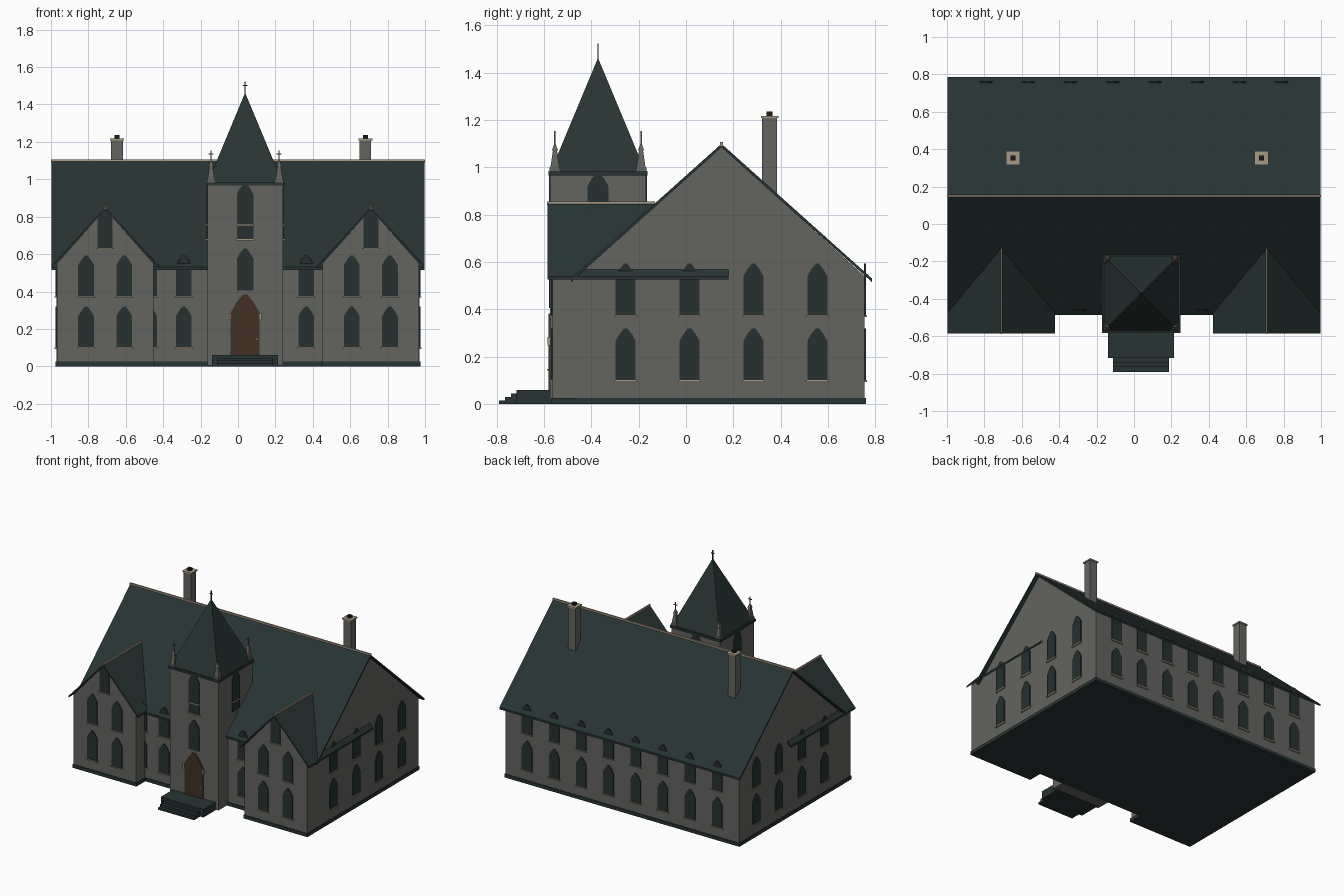
import bpy, bmesh, math
from mathutils import Matrix, Vector

if "Cube" in bpy.data.objects:
    bpy.data.objects.remove(bpy.data.objects["Cube"])


def material(name, rgb):
    m = bpy.data.materials.new(name)
    m.use_nodes = True
    m.diffuse_color = (*rgb, 1)
    m.node_tree.nodes["Principled BSDF"].inputs["Base Color"].default_value = (*rgb, 1)
    return m


STONE = material("grey stone", (0.125, 0.125, 0.115))
SLATE = material("dark slate", (0.02, 0.034, 0.033))
GLASS = material("dark glass", (0.019, 0.03, 0.029))
TRIM = material("pale trim", (0.38, 0.32, 0.24))
WOOD = material("brown wood", (0.055, 0.03, 0.018))
SOOT = material("soot black", (0.012, 0.011, 0.01))


class Part:
    """Collects solids into one named object."""

    def __init__(self, name, mat):
        self.name, self.mat, self.bm = name, mat, bmesh.new()

    def prism(self, profile, start, end, axis="y", mat=Matrix()):
        # Extrude a profile (horizontal, z) along the x or y axis
        def place(p, d):
            return mat @ Vector((p[0], d, p[1]) if axis == "y" else (d, p[0], p[1]))
        a = [self.bm.verts.new(place(p, start)) for p in profile]
        b = [self.bm.verts.new(place(p, end)) for p in profile]
        self.bm.faces.new(a)
        self.bm.faces.new(b[::-1])
        for i in range(len(a)):
            j = (i + 1) % len(a)
            self.bm.faces.new((a[i], b[i], b[j], a[j]))
        return self

    def box(self, x, y, z, mat=Matrix()):
        return self.prism([(x[0], z[0]), (x[1], z[0]), (x[1], z[1]), (x[0], z[1])],
                          y[0], y[1], mat=mat)

    def block(self, x, y, half, z0, z1):
        return self.box((x - half, x + half), (y - half, y + half), (z0, z1))

    def pyramid(self, x, y, half, z0, z1, top=0.0):
        bmesh.ops.create_cone(
            self.bm, cap_ends=True, segments=4, radius1=half * math.sqrt(2),
            radius2=top * math.sqrt(2), depth=z1 - z0,
            matrix=Matrix.Translation((x, y, (z0 + z1) / 2)) @ Matrix.Rotation(math.pi / 4, 4, "Z"))
        return self

    def finish(self):
        bmesh.ops.recalc_face_normals(self.bm, faces=self.bm.faces)
        me = bpy.data.meshes.new(self.name)
        self.bm.to_mesh(me)
        self.bm.free()
        me.materials.append(self.mat)
        bpy.context.collection.objects.link(bpy.data.objects.new(self.name, me))


def facing(side, x, y, z):
    turn = {"front": 0, "left": 1, "back": 2, "right": 3}[side] * math.pi / 2
    return Matrix.Translation((x, y, z)) @ Matrix.Rotation(turn, 4, "Z")


def arch(w, h):
    # Pointed opening outline standing on the origin
    s = h - 0.62 * w
    return [(-w / 2, 0), (w / 2, 0), (w / 2, s), (w * 0.3, h - w * 0.27), (w * 0.08, h),
            (-w * 0.08, h), (-w * 0.3, h - w * 0.27), (-w / 2, s)]


def chevron(mid, peak, half, eave, t):
    return [(mid - half, eave), (mid, peak), (mid + half, eave),
            (mid + half, eave - t), (mid, peak - t), (mid - half, eave - t)]


# Main hall
Part("main_walls", STONE).prism(
    [(-0.46, 0.01), (0.755, 0.01), (0.755, 0.54), (0.15, 1.09), (-0.46, 0.54)],
    -0.97, 0.97, "x").finish()
Part("main_roof", SLATE).prism(chevron(0.15, 1.1, 0.637, 0.53, 0.015), -0.998, 0.998, "x").finish()
Part("main_ridge", TRIM).box((-1, 1), (0.144, 0.156), (1.09, 1.107)).finish()

# Front wings, their roofs and ridges
for side, s in (("left", 1), ("right", -1)):
    mid = 0.71 * s
    Part(side + "_wing_walls", STONE).prism(
        [(mid - 0.259, 0.01), (mid + 0.259, 0.01), (mid + 0.259, 0.55), (mid, 0.84),
         (mid - 0.259, 0.55)], -0.565, -0.2).finish()
    Part(side + "_wing_roof", SLATE).prism(
        chevron(mid, 0.85, 0.287, 0.54, 0.013), -0.585, 0.18).finish()
    Part(side + "_wing_ridge", TRIM).box(
        (mid - 0.005, mid + 0.005), (-0.587, -0.13), (0.842, 0.857)).finish()

# Plinth around the whole building
plinth = Part("plinth", SLATE).box((-0.976, 0.976), (-0.466, 0.761), (0, 0.025))
for s in (-1, 1):
    plinth.box((0.71 * s - 0.266, 0.71 * s + 0.266), (-0.571, -0.4), (0, 0.025))
plinth.finish()

# Tower with spire
TX, TY = 0.038, -0.372
Part("tower_walls", STONE).block(TX, TY, 0.202, 0.005, 0.97).finish()
Part("spire_roof", SLATE).block(TX, TY, 0.21, 0.966, 0.984).pyramid(
    TX, TY, 0.2, 0.983, 1.463).finish()
Part("spire_finial", SLATE).block(TX, TY, 0.003, 1.45, 1.523).box(
    (TX - 0.012, TX + 0.012), (TY - 0.003, TY + 0.003), (1.498, 1.504)).finish()

# Corner pinnacles with crosses
pinnacles = Part("tower_pinnacles", STONE)
crosses = Part("pinnacle_crosses", STONE)
for sx in (-1, 1):
    for sy in (-1, 1):
        x, y = TX + 0.182 * sx, TY + 0.182 * sy
        pinnacles.block(x, y, 0.022, 0.98, 1.0).pyramid(x, y, 0.019, 1.0, 1.075, 0.008)
        pinnacles.pyramid(x, y, 0.013, 1.072, 1.1, 0.003)
        crosses.block(x, y, 0.003, 1.09, 1.155)
        crosses.box((x - 0.013, x + 0.013), (y - 0.003, y + 0.003), (1.132, 1.138))
pinnacles.finish()
crosses.finish()

# Windows and sills
glass = Part("windows", GLASS)
sills = Part("window_sills", TRIM)


def window(side, x, y, z, w=0.085, h=0.22, sill=True):
    m = facing(side, x, y, z)
    glass.prism(arch(w, h), -0.006, 0.002, mat=m)
    if sill:
        sills.box((-w * 0.58, w * 0.58), (-0.011, 0.002), (-0.006, 0.001), m)


for z in (0.1, 0.373):
    for i in range(8):
        window("back", -0.79 + i * 0.2257, 0.755, z)
    for y in (-0.255, 0.015, 0.285, 0.555):
        window("left", 0.97, y, z)
        window("right", -0.97, y, z)
    for s in (-1, 1):
        for x in (0.608, 0.812):
            window("front", x * s, -0.565, z)
    for x in (-0.475, -0.29, 0.365):
        window("front", x, -0.46, z)
for s in (-1, 1):
    window("front", 0.71 * s, -0.565, 0.632, 0.08, 0.205)
window("front", TX, TY - 0.202, 0.405, 0.088, 0.225, False)
for side, dx, dy in (("front", 0, -1), ("left", 1, 0), ("back", 0, 1), ("right", -1, 0)):
    x, y = TX + dx * 0.202, TY + dy * 0.202
    window(side, x, y, 0.68, 0.088, 0.296)
    sills.box((-0.046, 0.046), (-0.01, 0.002), (0.752, 0.759), facing(side, x, y, 0))
glass.finish()
sills.finish()

# Door with imposts and knob
door = facing("front", TX, TY - 0.202, 0.058)
Part("front_door", WOOD).prism(arch(0.155, 0.325), -0.007, 0.002, mat=door).finish()
imposts = Part("door_imposts", TRIM)
for s in (-1, 1):
    imposts.box((s * 0.082 - 0.005, s * 0.082 + 0.005), (-0.012, 0.002), (0.19, 0.225), door)
imposts.finish()
Part("door_knob", TRIM).box((0.06, 0.066), (-0.014, -0.005), (0.083, 0.09), door).finish()

# Porch and steps
steps = Part("porch_steps", SLATE).box((TX - 0.177, TX + 0.177), (-0.717, -0.56), (0, 0.06))
for i in range(3):
    steps.box((TX - 0.15, TX + 0.15), (-0.74 - 0.025 * i, -0.7), (0, 0.045 - 0.015 * i))
steps.finish()

# Chimneys
for side, x in (("right", -0.647), ("left", 0.681)):
    Part(side + "_chimney", STONE).block(x, 0.353, 0.031, 0.8, 1.213).finish()
    Part(side + "_chimney_cap", TRIM).block(x, 0.353, 0.037, 1.208, 1.218).finish()
    Part(side + "_chimney_pot", SOOT).block(x, 0.353, 0.013, 1.215, 1.236).finish()
